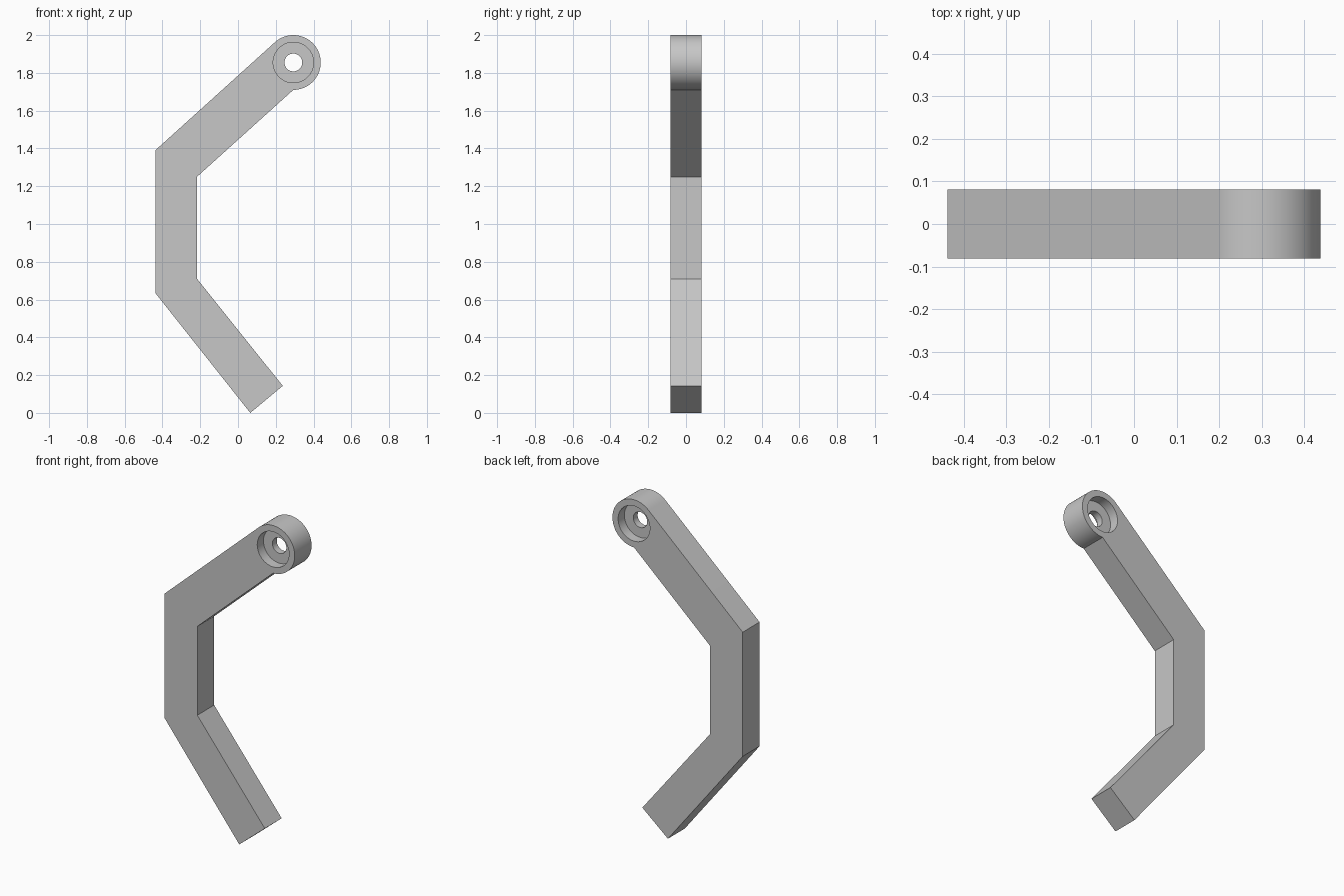
import bpy, bmesh
from math import sin, cos, radians, pi

cube = bpy.data.objects.get("Cube")
if cube:
    bpy.data.objects.remove(cube, do_unlink=True)

HALF = 0.081            # half thickness of the bar
EYE = (0.293, 1.855)    # centre of the round end
R_EYE, R_BORE, R_HOLE = 0.145, 0.107, 0.047
WEB = 0.021             # half thickness left between the two recesses

grey = bpy.data.materials.new("plain grey")
grey.use_nodes = True
colour = (0.57, 0.57, 0.57, 1)
grey.diffuse_color = colour
grey.node_tree.nodes["Principled BSDF"].inputs["Base Color"].default_value = colour


def make_object(name, bm):
    bmesh.ops.recalc_face_normals(bm, faces=bm.faces)
    mesh = bpy.data.meshes.new(name)
    bm.to_mesh(mesh)
    bm.free()
    mesh.materials.append(grey)
    obj = bpy.data.objects.new(name, mesh)
    bpy.context.collection.objects.link(obj)
    return obj


# Bent bar: side profile with a rounded end, extruded through its thickness
bends = [(-0.438, 1.39), (-0.438, 0.635), (0.065, 0), (0.237, 0.143),
         (-0.217, 0.71), (-0.217, 1.25)]
steps = 48
arc = []
for i in range(steps + 1):
    a = radians(-90 + 222.3 * i / steps)
    arc.append((EYE[0] + R_EYE * cos(a), EYE[1] + R_EYE * sin(a)))
bm = bmesh.new()
face = bm.faces.new([bm.verts.new((x, -HALF, z)) for x, z in bends + arc])
ext = bmesh.ops.extrude_face_region(bm, geom=[face])
moved = [v for v in ext["geom"] if isinstance(v, bmesh.types.BMVert)]
bmesh.ops.translate(bm, verts=moved, vec=(0, 2 * HALF, 0))
arm = make_object("bent_arm", bm)

# Spool-shaped cutter: through hole with a recess on both sides
bm = bmesh.new()
sides = 64
rings = []
for r, y in [(R_BORE, -0.12), (R_BORE, -WEB), (R_HOLE, -WEB),
             (R_HOLE, WEB), (R_BORE, WEB), (R_BORE, 0.12)]:
    rings.append([bm.verts.new((EYE[0] + r * cos(2 * pi * i / sides), y,
                                EYE[1] + r * sin(2 * pi * i / sides)))
                  for i in range(sides)])
for a, b in zip(rings, rings[1:]):
    for i in range(sides):
        j = (i + 1) % sides
        bm.faces.new((a[i], a[j], b[j], b[i]))
bm.faces.new(rings[0])
bm.faces.new(rings[-1])
cutter = make_object("hole_cutter", bm)
cutter.hide_render = True

# Cut the hole, then drop the cutter
cut = arm.modifiers.new("hole", "BOOLEAN")
cut.operation = "DIFFERENCE"
cut.solver = "EXACT"
cut.object = cutter
bpy.ops.object.select_all(action="DESELECT")
bpy.context.view_layer.objects.active = arm
arm.select_set(True)
bpy.ops.object.modifier_apply(modifier=cut.name)
bpy.data.objects.remove(cutter, do_unlink=True)
bpy.ops.object.shade_smooth_by_angle(angle=radians(30))
